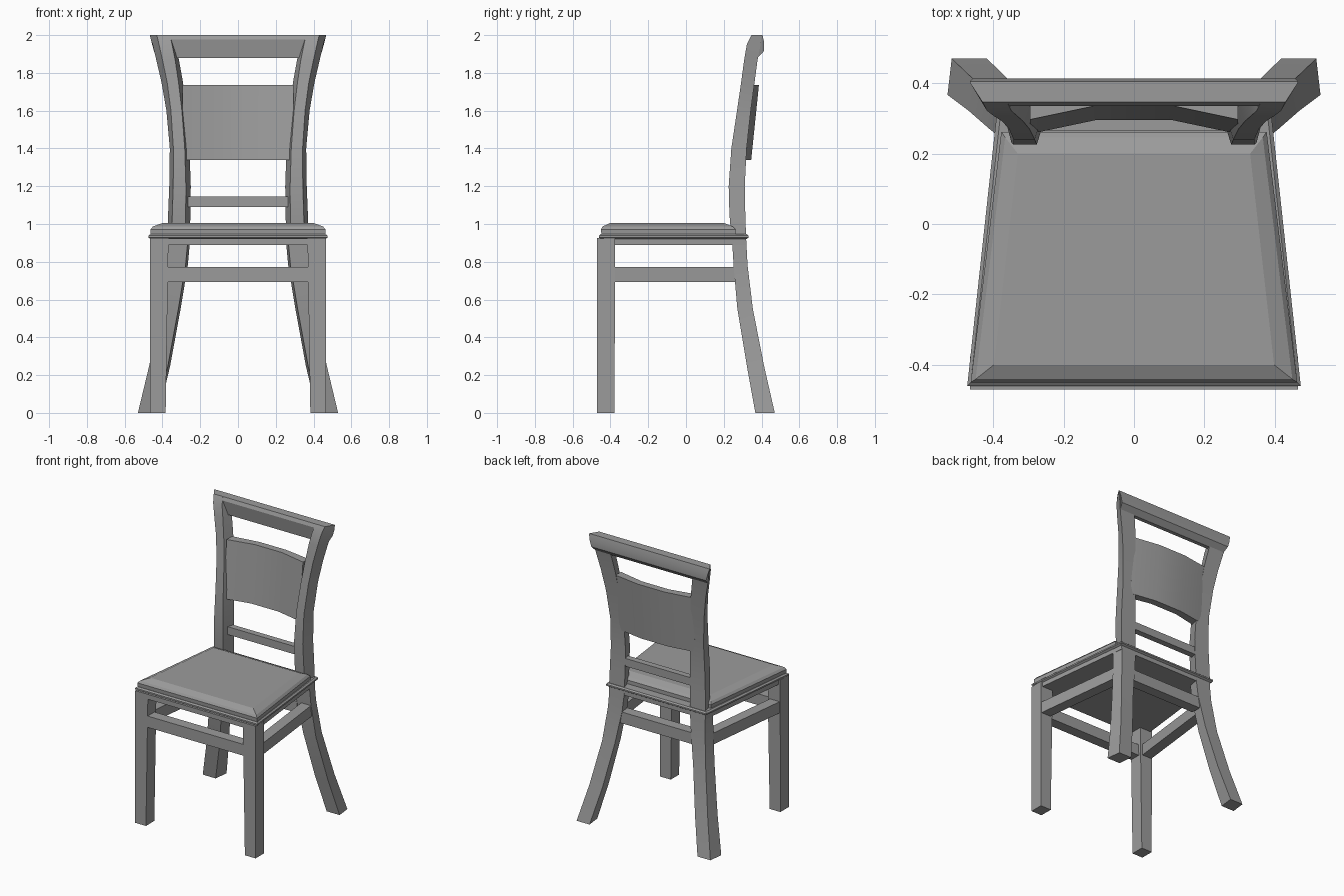
import bpy
import bmesh
import math

cube = bpy.data.objects.get("Cube")
if cube:
    bpy.data.objects.remove(cube, do_unlink=True)

grey = bpy.data.materials.new("grey")
grey.use_nodes = True
colour = (0.33, 0.33, 0.33, 1)
grey.diffuse_color = colour
grey.node_tree.nodes["Principled BSDF"].inputs["Base Color"].default_value = colour


def loft(name, rings, smooth=None):
    """Skin a row of equal closed rings and cap both ends."""
    bm = bmesh.new()
    rows = [[bm.verts.new(p) for p in ring] for ring in rings]
    n = len(rows[0])
    for a, b in zip(rows, rows[1:]):
        for i in range(n):
            j = (i + 1) % n
            bm.faces.new((a[i], a[j], b[j], b[i]))
    bm.faces.new(rows[0])
    bm.faces.new(rows[-1])
    bmesh.ops.recalc_face_normals(bm, faces=bm.faces)
    mesh = bpy.data.meshes.new(name)
    bm.to_mesh(mesh)
    bm.free()
    mesh.materials.append(grey)
    obj = bpy.data.objects.new(name, mesh)
    bpy.context.collection.objects.link(obj)
    if smooth:
        bpy.ops.object.select_all(action="DESELECT")
        obj.select_set(True)
        bpy.context.view_layer.objects.active = obj
        bpy.ops.object.shade_smooth_by_angle(angle=math.radians(smooth))
    return obj


def rect(x0, x1, y0, y1, z, skew=0):
    """Four corners of a section; skew shifts the front outward and the rear inward."""
    return [(x0 + skew, y0, z), (x1 + skew, y0, z), (x1 - skew, y1, z), (x0 - skew, y1, z)]


def box(name, x0, x1, y0, y1, z0, z1):
    return loft(name, [rect(x0, x1, y0, y1, z) for z in (z0, z1)])


def tapered(front, back, y0, y1, z):
    """Seat outline, wider at the front."""
    return [(-front, y0, z), (front, y0, z), (back, y1, z), (-back, y1, z)]


# Rear leg stations: z, inner x, outer x, front y, back y
LEG = [(0, 0.424, 0.524, 0.367, 0.47), (0.25, 0.365, 0.464, 0.322, 0.413),
       (0.55, 0.31, 0.407, 0.272, 0.354), (0.78, 0.272, 0.382, 0.252, 0.326),
       (0.93, 0.258, 0.374, 0.243, 0.318)]
# Upright stations: z, front inner, front outer, back inner, back outer, front y, back y
POST = [(0.93, 0.28, 0.35, 0.255, 0.372, 0.24, 0.318),
        (1.05, 0.277, 0.348, 0.252, 0.37, 0.23, 0.314),
        (1.2, 0.276, 0.343, 0.25, 0.364, 0.226, 0.311),
        (1.4, 0.282, 0.342, 0.257, 0.361, 0.24, 0.321),
        (1.6, 0.297, 0.355, 0.275, 0.379, 0.27, 0.343),
        (1.75, 0.315, 0.375, 0.291, 0.405, 0.292, 0.363),
        (1.87, 0.333, 0.4, 0.313, 0.433, 0.308, 0.379),
        (1.95, 0.349, 0.418, 0.335, 0.452, 0.322, 0.395),
        (2.0, 0.36, 0.43, 0.36, 0.465, 0.346, 0.40)]

for side, s in (("left", 1), ("right", -1)):
    loft(side + "_front_leg", [rect(s * xi, s * 0.466, -0.471, yb, z)
                               for z, xi, yb in ((0, 0.383, -0.378), (0.925, 0.368, -0.376))])
    loft(side + "_rear_leg",
         [rect(s * xi, s * xo, yf, yb, z, s * 0.006) for z, xi, xo, yf, yb in LEG], 25)
    loft(side + "_back_upright",
         [[(s * fi, yf, z), (s * fo, yf, z), (s * bo, yb, z), (s * bi, yb, z)]
          for z, fi, fo, bi, bo, yf, yb in POST], 25)

# Lower rails joining the legs
LOW, HIGH = 0.693, 0.772
box("lower_front_rail", -0.38, 0.38, -0.47, -0.395, LOW, HIGH)
box("lower_rear_rail", -0.28, 0.28, 0.252, 0.325, LOW, HIGH)
for side, s in (("left", 1), ("right", -1)):
    loft(f"lower_{side}_rail",
         [[(s * 0.388, -0.385, z), (s * 0.463, -0.385, z),
           (s * 0.386, 0.27, z), (s * 0.311, 0.27, z)] for z in (LOW, HIGH)])

# Solid seat frame under the board
loft("seat_frame", [tapered(0.465, 0.374, -0.47, 0.318, z) for z in (0.89, 0.924)])

# Seat board with a rounded lip
loft("seat_board", [tapered(0.466 + d, 0.38 + d, -0.453 - d, 0.324 + d, z)
                    for d, z in ((-0.005, 0.92), (0.008, 0.928), (0.008, 0.938), (-0.002, 0.946))])

# Domed cushion with a broad bevelled border
loft("seat_cushion", [tapered(f, b, y0, y1, z) for f, b, y0, y1, z in (
    (0.462, 0.376, -0.448, 0.262, 0.945), (0.464, 0.377, -0.45, 0.262, 0.972),
    (0.45, 0.366, -0.441, 0.246, 0.987), (0.398, 0.33, -0.4, 0.2, 1.006))], 20)

# Rolled crest rail: y, z and half width around its section
CREST = [(0.346, 2.0, 0.43), (0.405, 2.0, 0.467), (0.414, 1.96, 0.457),
         (0.412, 1.915, 0.445), (0.379, 1.88, 0.434), (0.352, 1.88, 0.4),
         (0.336, 1.977, 0.41)]
loft("crest_rail", [[(s * w, y, z) for y, z, w in CREST] for s in (-1, 1)], 30)

# Bowed back panel, flush with the rear of the uprights at its ends
panel = []
for x in (-0.295, -0.105, 0.105, 0.295):
    front, back = (0.296, 0.345) if abs(x) < 0.2 else (0.256, 0.315)
    panel.append([(x, front, 1.338), (x, back, 1.338),
                  (x, back + 0.041, 1.735), (x, front + 0.041, 1.735)])
loft("back_panel", panel, 30)

# Slim lower back rail
box("lower_back_rail", -0.27, 0.27, 0.265, 0.308, 1.09, 1.145)
